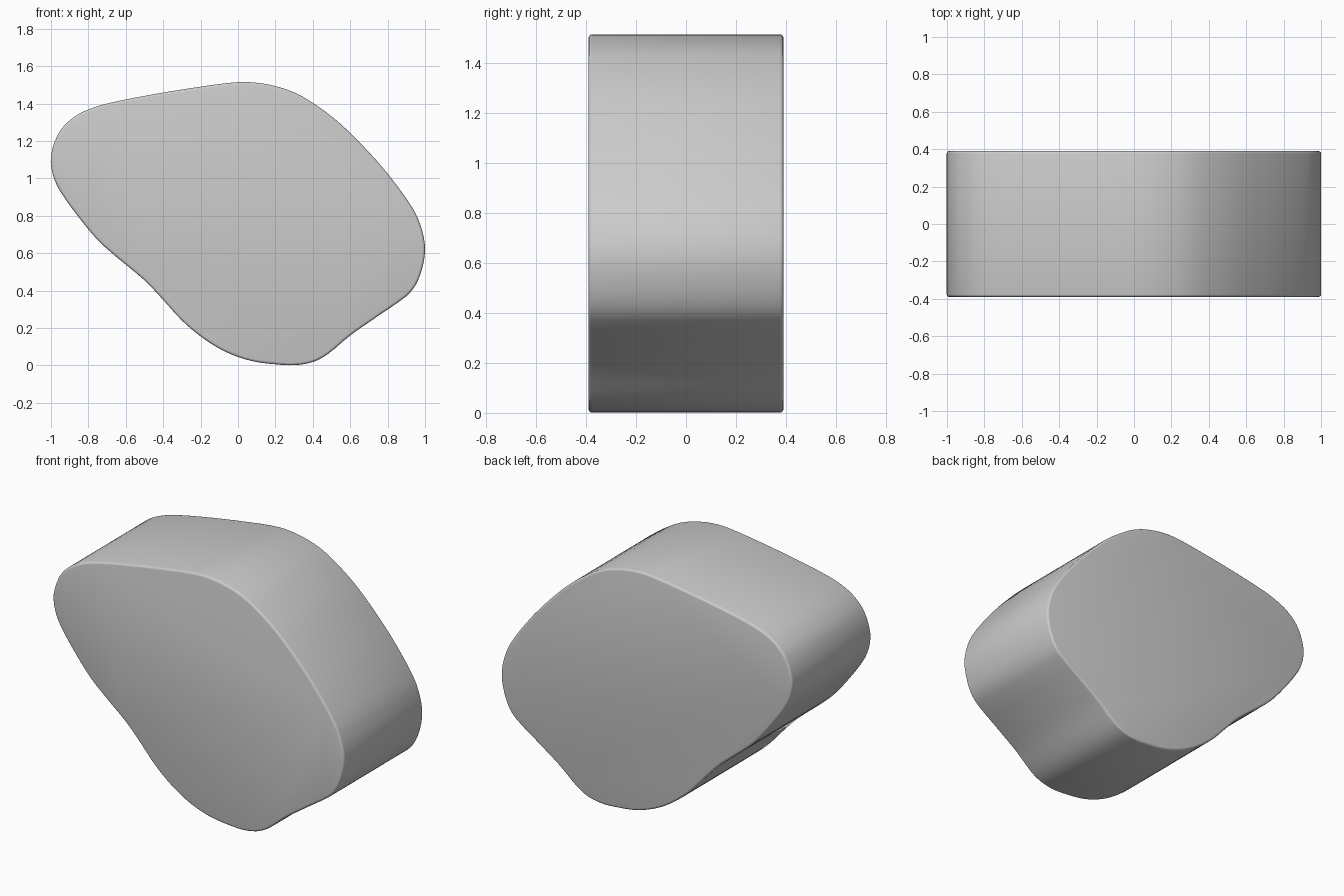
import bpy, bmesh, math
from mathutils import Vector
from mathutils.geometry import interpolate_bezier

if "Cube" in bpy.data.objects:
    bpy.data.objects.remove(bpy.data.objects["Cube"])

# Outline in the front view (x, z)
OUTLINE = [(-1, 1.12), (-.99, 1.02), (-.95, .93), (-.85, .79), (-.75, .67), (-.65, .58),
           (-.5, .455), (-.4, .35), (-.3, .24), (-.2, .155), (-.1, .09), (0, .045),
           (.1, .018), (.2, .006), (.3, .001), (.4, .018), (.48, .06), (.6, .16), (.75, .265),
           (.9, .37), (.95, .43), (.985, .52), (1, .62), (.985, .72), (.94, .83),
           (.82, 1.0), (.7, 1.14), (.55, 1.29), (.42, 1.39), (.3, 1.46), (.17, 1.5),
           (.05, 1.515), (-.05, 1.51), (-.2, 1.49), (-.45, 1.45), (-.7, 1.4),
           (-.82, 1.36), (-.9, 1.31), (-.96, 1.24)]
HALF_DEPTH = 0.39


def smooth_loop(points, steps):
    """Closed smooth curve through the points."""
    pts = [Vector((x, 0, z)) for x, z in points]
    n = len(pts)
    out = []
    for i in range(n):
        p0, p1, p2, p3 = (pts[(i + k) % n] for k in (-1, 0, 1, 2))
        reach = (p2 - p1).length / 3
        h1 = p1 + (p2 - p0).normalized() * reach
        h2 = p2 - (p3 - p1).normalized() * reach
        out += interpolate_bezier(p1, h1, h2, p2, steps + 1)[:-1]
    return out


# Pebble-shaped slab: outline extruded front to back
bm = bmesh.new()
front = bm.faces.new([bm.verts.new((p.x, -HALF_DEPTH, p.z)) for p in smooth_loop(OUTLINE, 3)])
ext = bmesh.ops.extrude_face_region(bm, geom=[front], use_keep_orig=True)
moved = [v for v in ext["geom"] if isinstance(v, bmesh.types.BMVert)]
bmesh.ops.translate(bm, verts=moved, vec=(0, 2 * HALF_DEPTH, 0))
bmesh.ops.recalc_face_normals(bm, faces=bm.faces)

# Small rounded rims around both flat faces
rims = [e for e in bm.edges if e.calc_face_angle(0) > math.radians(60)]
bmesh.ops.bevel(bm, geom=rims, offset=0.014, segments=3, profile=0.5, affect='EDGES')

mesh = bpy.data.meshes.new("rounded_slab")
bm.to_mesh(mesh)
bm.free()
slab = bpy.data.objects.new("rounded_slab", mesh)
bpy.context.collection.objects.link(slab)
bpy.context.view_layer.objects.active = slab
slab.select_set(True)
bpy.ops.object.shade_smooth_by_angle(angle=math.radians(40))
